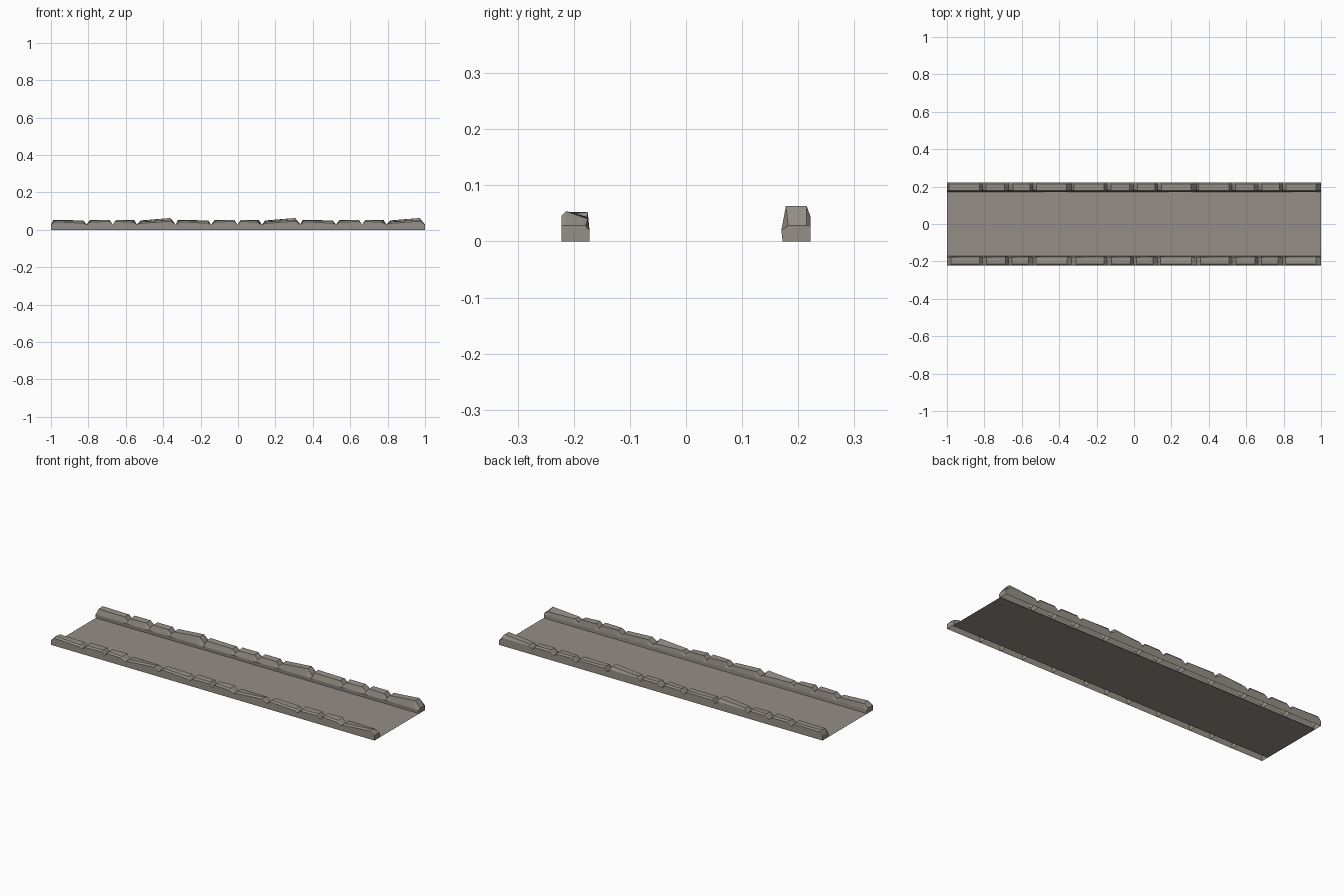
import bpy, bmesh

if "Cube" in bpy.data.objects:
    bpy.data.objects.remove(bpy.data.objects["Cube"])


def material(name, rgb):
    m = bpy.data.materials.new(name)
    m.diffuse_color = (*rgb, 1.0)
    m.use_nodes = True
    m.node_tree.nodes["Principled BSDF"].inputs["Base Color"].default_value = m.diffuse_color
    return m


FLOOR = material("warm grey paving", (0.30, 0.27, 0.245))
STONE = material("grey kerb stone", (0.30, 0.28, 0.245))


def finish(bm, name, mat):
    mesh = bpy.data.meshes.new(name)
    bm.to_mesh(mesh)
    bm.free()
    mesh.materials.append(mat)
    bpy.context.collection.objects.link(bpy.data.objects.new(name, mesh))


def add_stone(bm, side, x0, x1, inner, outer, tl, tr):
    """Rough kerb stone, open below. inner/outer: (left, right) top heights;
    tl/tr: how far the top is set back from each end."""
    def ring(x, hi, ho, shift, low):
        if side > 0:   # back row: belly on the inside, bevelled outside
            pts = [(0.172, 0), (0.170, 0.02), (0.178 + shift, hi),
                   (0.215, ho), (0.222, min(0.044, ho - 0.004)), (0.222, 0)]
        else:          # front row: straight sides, sloping top
            pts = [(0.172, 0), (0.172, 0.02), (0.175 + shift, hi),
                   (0.214, ho), (0.222, ho - 0.008), (0.222, 0)]
        if low:
            pts = [(y, min(z, 0.028)) for y, z in pts]
        return [bm.verts.new((x, side * y, z)) for y, z in pts]

    rings = [ring(x0, inner[0], outer[0], 0.004, True),
             ring(x0 + tl, inner[0], outer[0], 0.002, False),
             ring(x1 - tr, inner[1], outer[1], 0.0, False),
             ring(x1, inner[1], outer[1], 0.004, True)]
    new = []
    for a, b in zip(rings, rings[1:]):
        for i in range(5):
            new.append(bm.faces.new((a[i], a[i + 1], b[i + 1], b[i])))
    new.append(bm.faces.new(rings[0]))
    new.append(bm.faces.new(rings[-1]))
    bmesh.ops.recalc_face_normals(bm, faces=new)


# Four stones make one module: start, end, inner heights, outer heights, setbacks
BACK = [(0.0, 0.19, (0.050, 0.050), (0.053, 0.050), 0.012, 0.016),
        (0.19, 0.33, (0.048, 0.052), (0.053, 0.053), 0.020, 0.022),
        (0.33, 0.46, (0.052, 0.050), (0.053, 0.053), 0.022, 0.015),
        (0.46, 0.667, (0.048, 0.063), (0.050, 0.063), 0.020, 0.028)]
FRONT = [(0.0, 0.19, (0.048, 0.044), (0.051, 0.043), 0.022, 0.016),
         (0.19, 0.33, (0.052, 0.050), (0.050, 0.052), 0.022, 0.016),
         (0.33, 0.46, (0.050, 0.052), (0.053, 0.048), 0.018, 0.024),
         (0.46, 0.667, (0.044, 0.040), (0.042, 0.054), 0.016, 0.026)]

# Kerb rows, each a module repeated three times
for name, side, module in (("back_kerb", 1, BACK), ("front_kerb", -1, FRONT)):
    bm = bmesh.new()
    for k in range(3):
        off = -1 + k * 2 / 3
        for a, b, hi, ho, tl, tr in module:
            add_stone(bm, side, off + a, min(off + b, 1.0), hi, ho, tl, tr)
    finish(bm, name, STONE)

# Flat path surface
bm = bmesh.new()
bm.faces.new([bm.verts.new(p) for p in
              ((-1, -0.18, 0), (1, -0.18, 0), (1, 0.18, 0), (-1, 0.18, 0))])
finish(bm, "path_surface", FLOOR)
